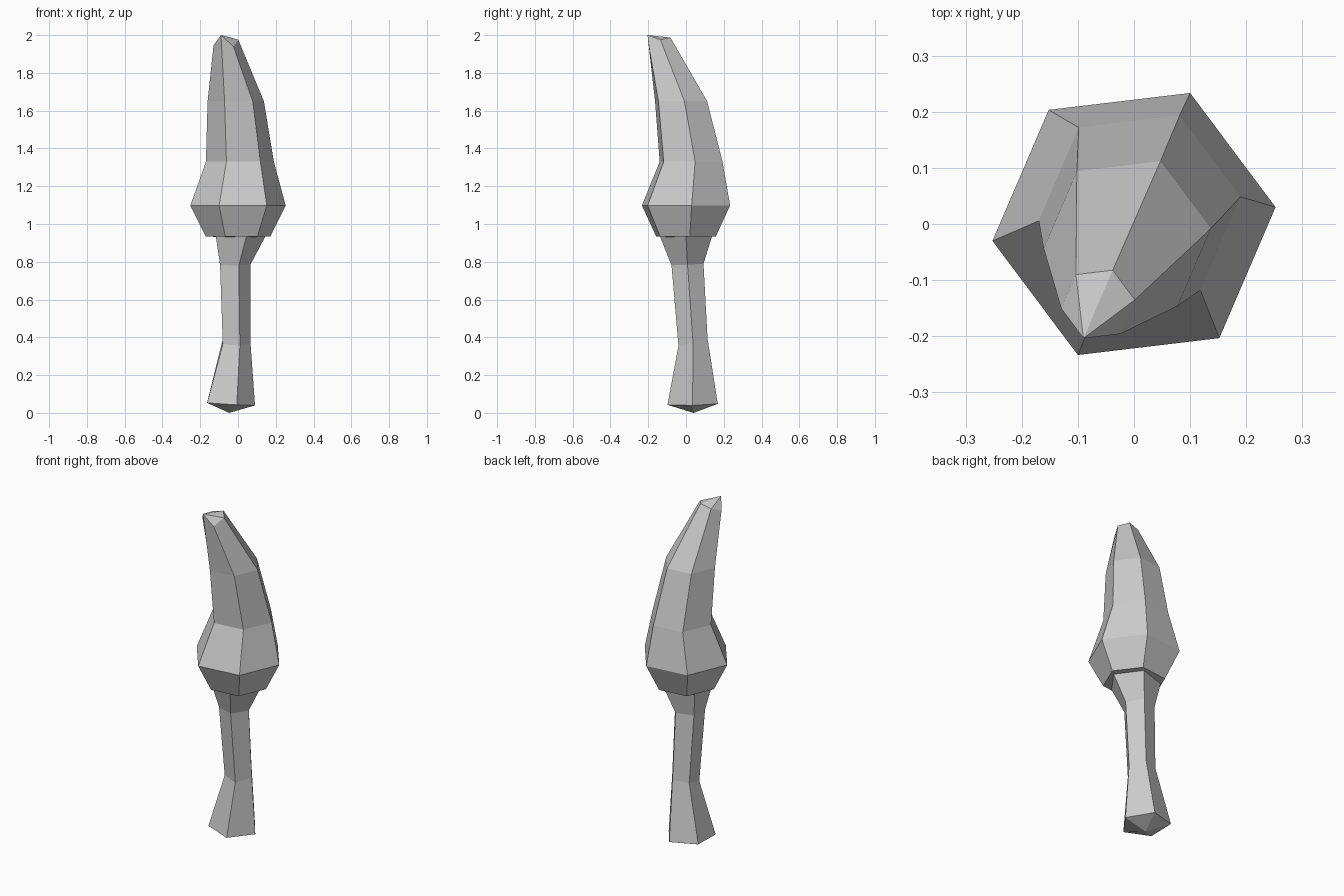
import bpy, bmesh
from math import cos, sin, tau, radians

if "Cube" in bpy.data.objects:
    bpy.data.objects.remove(bpy.data.objects["Cube"])


def ring(bm, n, turn, cx, cy, cz, r, sx=0.0, sy=0.0):
    """Regular n-sided ring; sx / sy tilt it along x and y."""
    out = []
    for i in range(n):
        a = radians(turn) + tau * i / n
        dx, dy = r * cos(a), r * sin(a)
        out.append(bm.verts.new((cx + dx, cy + dy, cz + sx * dx + sy * dy)))
    return out


def bridge(bm, rings):
    n = len(rings[0])
    for lo, hi in zip(rings, rings[1:]):
        for i in range(n):
            j = (i + 1) % n
            bm.faces.new((lo[i], lo[j], hi[j], hi[i]))


def fan(bm, loop, point):
    tip = bm.verts.new(point)
    n = len(loop)
    for i in range(n):
        bm.faces.new((loop[i], loop[(i + 1) % n], tip))


def finish(bm, name):
    bmesh.ops.recalc_face_normals(bm, faces=bm.faces[:])
    mesh = bpy.data.meshes.new(name)
    bm.to_mesh(mesh)
    bm.free()
    obj = bpy.data.objects.new(name, mesh)
    bpy.context.collection.objects.link(obj)
    return obj


# Trunk: five-sided, narrow waist, shallow point underneath
bm = bmesh.new()
trunk = [ring(bm, 5, 0, *r) for r in (
    (-0.05, 0.035, 0.048, 0.14, -0.06, 0.02),
    (-0.015, 0.037, 0.375, 0.081, -0.03, 0.25),
    (-0.023, 0.008, 0.785, 0.089, 0.0, 0.05),
    (0.0, 0.0, 0.935, 0.145),
)]
bridge(bm, trunk)
fan(bm, trunk[0], (-0.047, 0.04, 0.0))
bm.faces.new(trunk[-1])
finish(bm, "trunk")

# Canopy: six-sided, leaning forward and left towards a slanted tip
bm = bmesh.new()
canopy = [ring(bm, 6, 6.8, *r) for r in (
    (0.0, 0.0, 0.935, 0.172),
    (0.0, 0.0, 1.098, 0.254),
    (0.01, 0.027, 1.33, 0.181),
    (-0.012, -0.026, 1.65, 0.15),
    (-0.064, -0.143, 0.0, 0.066),
)]
# Uneven tip heights
for v, z in zip(canopy[-1], (1.975, 1.987, 1.97, 1.945, 2.0, 1.94)):
    v.co.z = z
bridge(bm, canopy)
fan(bm, canopy[0], (0.0, 0.0, 0.924))
tip = canopy[-1]
for i in range(1, 5):
    bm.faces.new((tip[4], tip[(4 + i) % 6], tip[(5 + i) % 6]))
finish(bm, "canopy")
